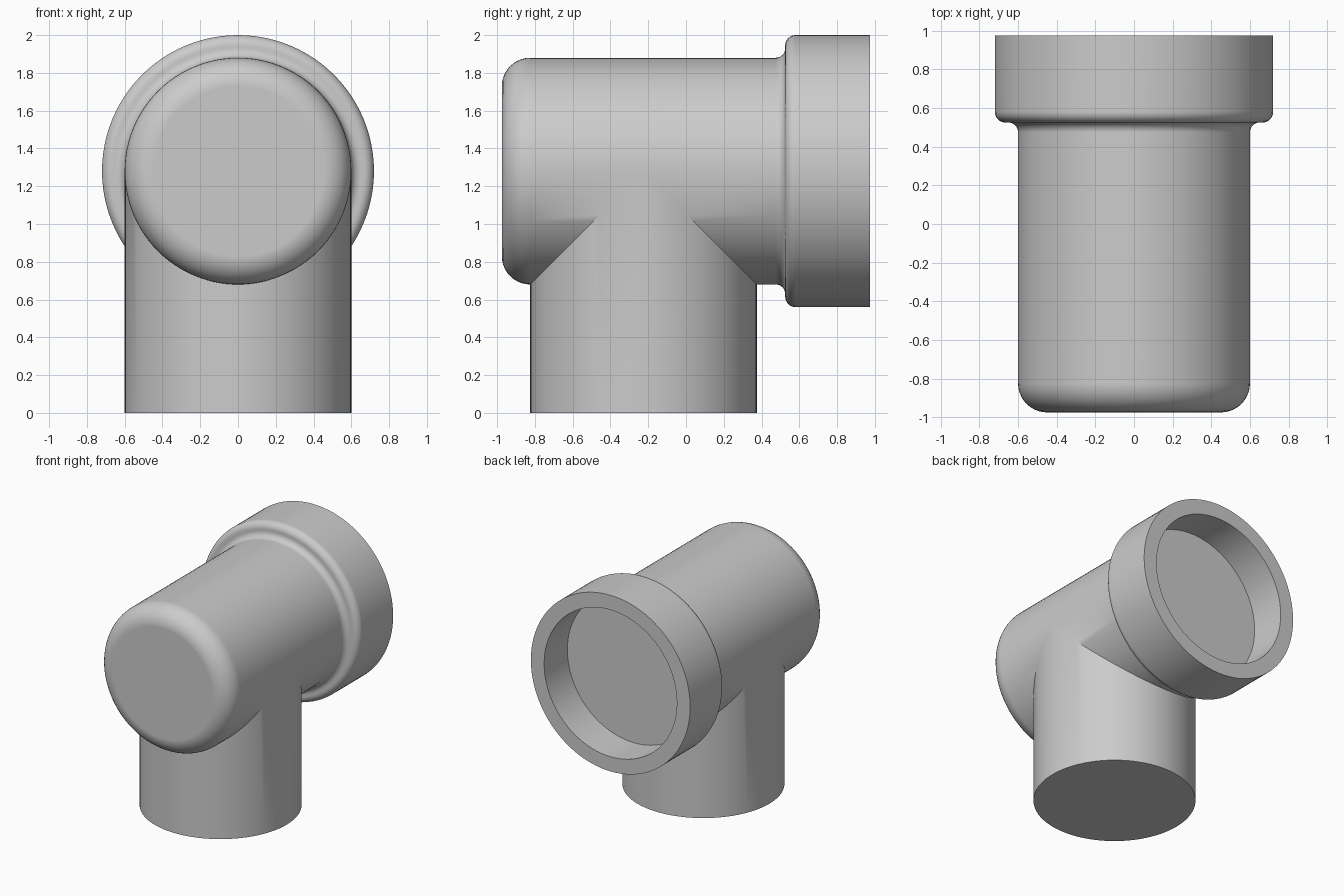
import bpy, bmesh
from math import sin, cos, pi, radians

if "Cube" in bpy.data.objects:
    bpy.data.objects.remove(bpy.data.objects["Cube"])

N = 96            # sides around each pipe
R = 0.6           # pipe radius
AXIS_Z = 1.28     # height of the horizontal pipe
LEG_Y = -0.225    # centre of the vertical pipe

bm = bmesh.new()


def ring(y, r):
    return [bm.verts.new((r * cos(a), y, AXIS_Z + r * sin(a)))
            for a in (2 * pi * i / N for i in range(N))]


def saddle(side):
    # ring bent along the 45 degree joint with the vertical pipe
    verts = ring(LEG_Y, R)
    for v in verts:
        v.co.y += side * max(0.0, AXIS_Z - v.co.z)
    return verts


def bridge(a, b):
    for i in range(N):
        j = (i + 1) % N
        bm.faces.new((a[i], a[j], b[j], b[i]))


def arc(cy, cr, rad, start, end, steps=10):
    angles = [radians(start + (end - start) * k / steps) for k in range(steps + 1)]
    return [(cy + rad * cos(a), cr + rad * sin(a)) for a in angles]


# Front half of horizontal pipe: rounded closed end up to the joint
front = [ring(y, r) for y, r in arc(-0.825, 0.45, 0.15, 180, 90)]
front.append(saddle(-1))

# Back half: joint, flared shoulder, socket rim and recess
profile = arc(0.475, 0.65, 0.05, -90, 0, 8) + arc(0.58, 0.665, 0.055, 180, 90, 8)
profile += [(0.975, 0.72), (0.975, 0.60), (0.675, 0.60)]
back = [saddle(1)] + [ring(y, r) for y, r in profile]

for rings in (front, back):
    for a, b in zip(rings, rings[1:]):
        bridge(a, b)
bm.faces.new(front[0])
bm.faces.new(back[-1])

# Vertical pipe: dropped from the lower half of both joint rings
base = []
half = range(N // 2, N + 1)
for joint, order in ((front[-1], half), (back[0], reversed(half))):
    top = [joint[i % N] for i in order]
    low = [bm.verts.new((v.co.x, v.co.y, 0)) for v in top]
    for k in range(len(top) - 1):
        bm.faces.new((top[k], top[k + 1], low[k + 1], low[k]))
    base += low[:-1]
bm.faces.new(base)

bmesh.ops.remove_doubles(bm, verts=bm.verts, dist=0.0002)
bmesh.ops.recalc_face_normals(bm, faces=bm.faces)

mesh = bpy.data.meshes.new("pipe_tee")
bm.to_mesh(mesh)
bm.free()
tee = bpy.data.objects.new("pipe_tee", mesh)
bpy.context.collection.objects.link(tee)
bpy.context.view_layer.objects.active = tee
tee.select_set(True)
bpy.ops.object.shade_smooth_by_angle(angle=radians(30))
normals = tee.modifiers.new("even_normals", 'WEIGHTED_NORMAL')
normals.keep_sharp = True
